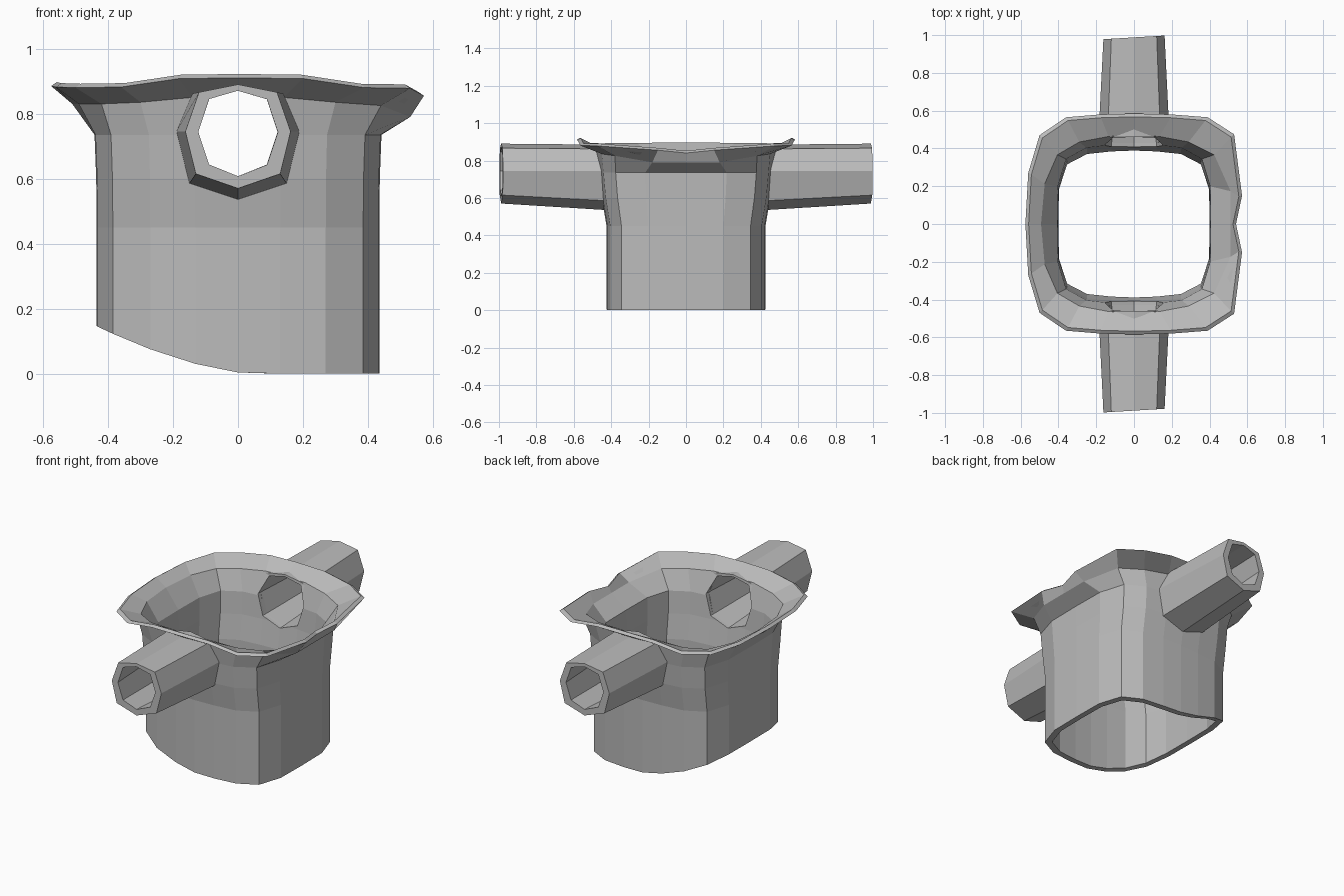
import bpy
import bmesh

cube = bpy.data.objects.get("Cube")
if cube:
    bpy.data.objects.remove(cube, do_unlink=True)

grey = bpy.data.materials.new("plain grey")
grey.use_nodes = True
colour = (0.5, 0.5, 0.5, 1)
grey.diffuse_color = colour
grey.node_tree.nodes["Principled BSDF"].inputs["Base Color"].default_value = colour


def loft(name, rings, wrap=False):
    """Join equal closed rings with quads; cap the ends or wrap last to first."""
    bm = bmesh.new()
    loops = [[bm.verts.new(p) for p in ring] for ring in rings]
    n = len(rings[0])
    pairs = list(zip(loops, loops[1:]))
    if wrap:
        pairs.append((loops[-1], loops[0]))
    else:
        bm.faces.new(loops[0])
        bm.faces.new(loops[-1])
    for a, b in pairs:
        for i in range(n):
            j = (i + 1) % n
            bm.faces.new((a[i], a[j], b[j], b[i]))
    bmesh.ops.recalc_face_normals(bm, faces=bm.faces)
    mesh = bpy.data.meshes.new(name)
    bm.to_mesh(mesh)
    bm.free()
    mesh.materials.append(grey)
    obj = bpy.data.objects.new(name, mesh)
    bpy.context.collection.objects.link(obj)
    return obj


def cut(obj, cutter):
    mod = obj.modifiers.new("bore", 'BOOLEAN')
    mod.operation = 'DIFFERENCE'
    mod.solver = 'EXACT'
    mod.object = cutter
    bpy.context.view_layer.objects.active = obj
    bpy.ops.object.modifier_apply(modifier=mod.name)


def mirror_y(half):
    """Complete a half outline that runs from +x to -x over +y."""
    return half + [(p[0], -p[1], *p[2:]) for p in reversed(half[1:-1])]


def scaled(ring, sx, sy, dz=0):
    return [(x * sx, y * sy, z + dz) for x, y, z in ring]


# Body outline: a rounded square
quarter = [(0.435, 0), (0.432, 0.2), (0.385, 0.345), (0.27, 0.405), (0.13, 0.42), (0, 0.425)]
outline = mirror_y(quarter + [(-x, y) for x, y in reversed(quarter[:-1])])


def wall(z, sx=1, sy=1):
    return [(x * sx, y * sy, z) for x, y in outline]


# Slanting bottom edge, rising towards the right side
foot = [(x, y, 0.465 * max(0, 0.05 - x) ** 1.6) for x, y in outline]

# Flared throat and wavy rim with a notched lip on the left
throat = mirror_y([
    (0.53, 0, 0.79), (0.53, 0.18, 0.79), (0.44, 0.38, 0.825), (0.3, 0.45, 0.835),
    (0.14, 0.48, 0.85), (0, 0.49, 0.85), (-0.14, 0.48, 0.85), (-0.3, 0.45, 0.835),
    (-0.42, 0.38, 0.83), (-0.49, 0.22, 0.83), (-0.51, 0, 0.83)])
rim = mirror_y([
    (0.54, 0, 0.84), (0.572, 0.15, 0.855), (0.53, 0.475, 0.878), (0.39, 0.565, 0.88),
    (0.2, 0.58, 0.908), (0, 0.585, 0.91), (-0.18, 0.58, 0.908), (-0.36, 0.565, 0.882),
    (-0.5, 0.47, 0.88), (-0.56, 0.27, 0.882), (-0.575, 0, 0.885)])

outer = [foot, wall(0.45), wall(0.6, 1.003, 1.06), wall(0.735, 1.015, 1.09), throat, rim]
inner = [scaled(rim, 0.97, 0.97, 0.012), scaled(throat, 0.965, 0.965, 0.02)]
inner += [scaled(r, 0.92, 0.915) for r in reversed(outer[:4])]
body = loft("body", outer + inner, wrap=True)


# Side pipes: tapered octagons along the front-back axis
def octagon(half, y, side, slant=0.0, lean=0.0):
    pts = half + [(-x, z) for x, z in reversed(half[1:-1])]
    return [(x, side * (y + lean * (z > 0.8)) + slant * x, z) for x, z in pts]


pipe_base = [(0, 0.885), (0.14, 0.862), (0.19, 0.745), (0.15, 0.585), (0, 0.535)]
pipe_tip = [(0, 0.89), (0.12, 0.866), (0.162, 0.745), (0.13, 0.615), (0, 0.57)]
bore_base = [(0, 0.872), (0.11, 0.848), (0.155, 0.743), (0.118, 0.62), (0, 0.575)]
bore_tip = [(0, 0.87), (0.087, 0.845), (0.12, 0.744), (0.087, 0.645), (0, 0.61)]

for name, side in (("front", -1), ("back", 1)):
    pipe = loft(name + "_pipe", [
        octagon(pipe_base, 0.425, side, lean=0.035),
        octagon(pipe_tip, 0.988, side, slant=0.06)])
    bore = loft(name + "_bore_cutter", [
        octagon(bore_base, 0.3, side),
        octagon(bore_base, 0.43, side),
        octagon(bore_tip, 1.03, side)])
    bore.hide_render = True
    cut(body, bore)
    cut(pipe, bore)
    bpy.data.objects.remove(bore, do_unlink=True)
